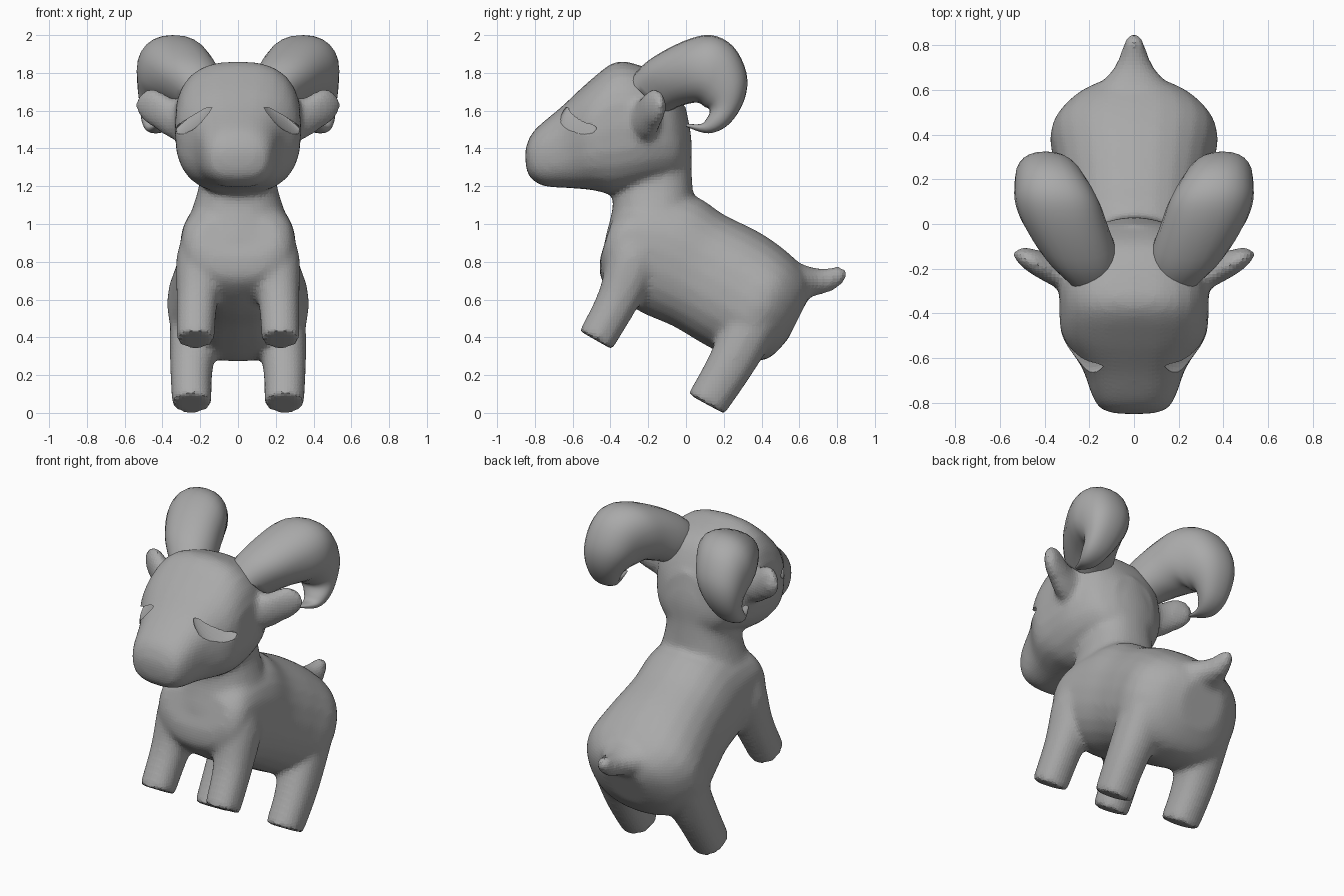
import bpy, bmesh, math
from mathutils import Vector

if "Cube" in bpy.data.objects:
    bpy.data.objects.remove(bpy.data.objects["Cube"])

coat = bpy.data.materials.new("grey_coat")
coat.diffuse_color = (0.4, 0.4, 0.4, 1)
coat.use_nodes = True
coat.node_tree.nodes["Principled BSDF"].inputs["Base Color"].default_value = coat.diffuse_color
SIDES, STEPS = 24, 4


def spline(a, b, c, d, t):
    """Catmull-Rom value between b and c."""
    return 0.5 * (2 * b + (c - a) * t + (2 * a - 5 * b + 4 * c - d) * t * t
                  + (3 * b - a - 3 * c + d) * t ** 3)


def loft(bm, rings, power=2.0):
    """Skin smooth rounded rings; each ring is (centre, axis a, axis b)."""
    rows = []
    n = len(rings)
    for i in range(n - 1):
        p = [rings[max(0, min(n - 1, k))] for k in (i - 1, i, i + 1, i + 2)]
        for s in range(STEPS):
            rows.append([spline(p[0][j], p[1][j], p[2][j], p[3][j], s / STEPS) for j in range(3)])
    rows.append(rings[-1])
    loops = []
    for c, a, b in rows:
        loop = []
        for k in range(SIDES):
            t = 2 * math.pi * k / SIDES
            u, v = (math.copysign(abs(f) ** (2 / power), f) for f in (math.cos(t), math.sin(t)))
            loop.append(bm.verts.new(c + a * u + b * v))
        loops.append(loop)
    faces = [bm.faces.new(loops[0]), bm.faces.new(loops[-1])]
    for l0, l1 in zip(loops, loops[1:]):
        for k in range(SIDES):
            m = (k + 1) % SIDES
            faces.append(bm.faces.new((l0[k], l0[m], l1[m], l1[k])))
    bmesh.ops.recalc_face_normals(bm, faces=faces)


def section(x, y0, z0, y1, z1, w):
    """Ring at x spanning two side-profile points, with half width w."""
    p, q = Vector((x, y0, z0)), Vector((x, y1, z1))
    return (p + q) / 2, Vector((w, 0, 0)), (p - q) / 2


def finish(bm, name):
    me = bpy.data.meshes.new(name)
    bm.to_mesh(me)
    bm.free()
    me.materials.append(coat)
    ob = bpy.data.objects.new(name, me)
    bpy.context.collection.objects.link(ob)
    return ob


def shade(ob, angle):
    bpy.ops.object.select_all(action='DESELECT')
    ob.select_set(True)
    bpy.context.view_layer.objects.active = ob
    bpy.ops.object.shade_smooth_by_angle(angle=math.radians(angle))


bm = bmesh.new()
# Pitched trunk, chest to rump
loft(bm, [section(0, *r) for r in (
    (-.385, 1.04, -.455, .82, .22), (-.26, 1.13, -.44, .69, .295),
    (.03, 1.15, -.26, .545, .31), (.20, 1.05, -.07, .46, .315),
    (.40, .95, .10, .36, .35), (.55, .84, .27, .28, .375),
    (.64, .74, .43, .285, .28), (.67, .65, .54, .39, .14))], 2.3)
# Neck
loft(bm, [section(0, *r) for r in (
    (-.43, .92, .05, 1.0, .29), (-.39, 1.08, .04, 1.13, .235),
    (-.38, 1.2, .03, 1.3, .20), (-.3, 1.45, .03, 1.45, .21),
    (-.25, 1.6, 0, 1.62, .13))], 2.3)
# Head, muzzle to nape
loft(bm, [section(0, *r) for r in (
    (-.853, 1.36, -.843, 1.28, .06), (-.843, 1.42, -.82, 1.24, .14),
    (-.80, 1.50, -.75, 1.20, .185),
    (-.66, 1.62, -.62, 1.19, .235), (-.52, 1.75, -.50, 1.18, .32),
    (-.38, 1.855, -.38, 1.16, .335), (-.26, 1.845, -.2, 1.2, .325),
    (-.1, 1.77, -.04, 1.25, .25), (0, 1.6, .02, 1.32, .13))], 2.6)
# Tail, flaring from the rump
loft(bm, [section(0, *r) for r in (
    (.52, .83, .55, .58, .22), (.62, .785, .64, .61, .15),
    (.70, .765, .705, .625, .09),
    (.76, .768, .775, .645, .06), (.81, .778, .83, .685, .042),
    (.852, .76, .852, .715, .018))])
for s in (-1, 1):
    # Front leg
    loft(bm, [section(s * x, *r) for x, *r in (
        (.225, -.565, .435, -.39, .335, .1), (.215, -.46, .65, -.26, .55, .11),
        (.18, -.40, .9, -.14, .76, .145), (.15, -.33, 1.02, -.1, .9, .12))], 2.2)
    # Hind leg
    loft(bm, [section(s * x, *r) for x, *r in (
        (.245, .01, .1, .205, -.006, .105), (.245, .12, .30, .35, .205, .115),
        (.21, .24, .58, .49, .43, .15))], 2.2)
    # Ear
    loft(bm, [(Vector((s * x, y, z)), Vector((0, ry, 0)), Vector((0, 0, rz)))
              for x, y, z, ry, rz in (
        (.24, -.24, 1.54, .10, .11), (.35, -.21, 1.56, .075, .11),
        (.44, -.175, 1.61, .062, .105), (.50, -.15, 1.625, .045, .08),
        (.54, -.135, 1.63, .015, .03))])
body = finish(bm, "body")

# Slanted closed-eye folds cut below the brows
bm = bmesh.new()
for s in (-1, 1):
    loft(bm, [(Vector((s * x, y, z)), Vector((0, .085 * r, .03 * r)), Vector((0, 0, .036 * r)))
              for x, y, z, r in ((.10, -.60, 1.645, .15), (.16, -.59, 1.605, .8),
                                 (.22, -.58, 1.56, 1), (.28, -.55, 1.52, .9),
                                 (.35, -.51, 1.47, .4))])
cutter = finish(bm, "eye_fold_cutter")
cutter.hide_render = True
cutter.hide_viewport = True

# Blend the body parts into one skin, cut the eye folds, then soften
remesh = body.modifiers.new("blend", 'REMESH')
remesh.mode = 'VOXEL'
remesh.voxel_size = 0.018
relax = body.modifiers.new("relax", 'SMOOTH')
relax.factor = 0.5
relax.iterations = 9
cut = body.modifiers.new("eye_folds", 'BOOLEAN')
cut.operation = 'DIFFERENCE'
cut.object = cutter
soften = body.modifiers.new("soften", 'SMOOTH')
soften.factor = 0.5
soften.iterations = 3
shade(body, 50)

# Curled horns
for s, side in ((-1, "left"), (1, "right")):
    bm = bmesh.new()
    loft(bm, [section(s * x, *r) for x, *r in (
        (.19, -.30, 1.76, -.12, 1.58, .12), (.245, -.2, 1.865, -.04, 1.62, .165),
        (.31, -.02, 1.965, .03, 1.64, .188), (.345, .13, 2.0, .07, 1.64, .188),
        (.37, .25, 1.94, .1, 1.62, .165), (.39, .32, 1.8, .12, 1.61, .14),
        (.41, .31, 1.66, .125, 1.59, .11), (.43, .23, 1.53, .11, 1.56, .08),
        (.435, .12, 1.48, .08, 1.53, .05), (.42, 0, 1.515, 0, 1.53, .015))], 2.25)
    shade(finish(bm, side + "_horn"), 50)
